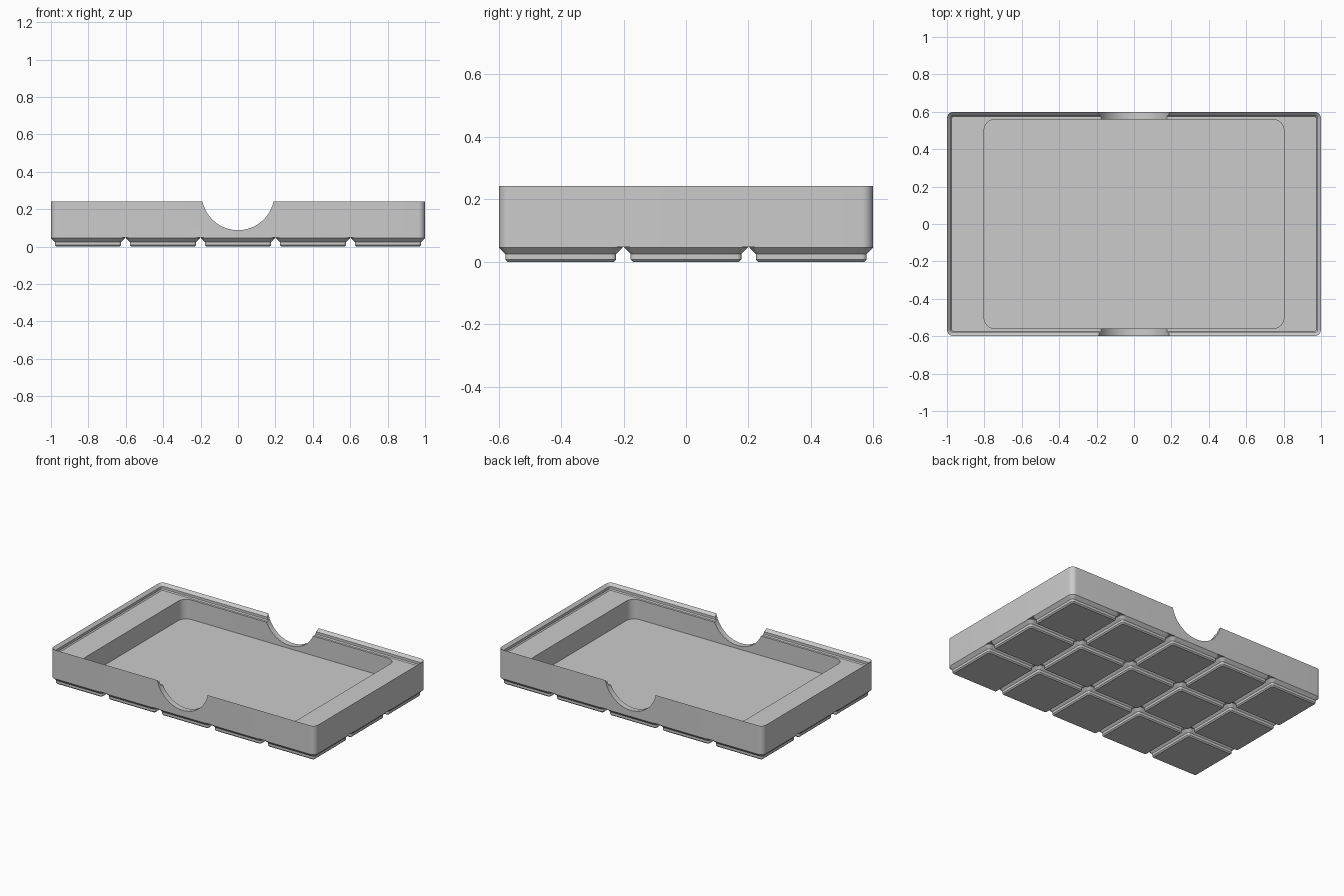
import bpy, bmesh, math

if "Cube" in bpy.data.objects:
    bpy.data.objects.remove(bpy.data.objects["Cube"], do_unlink=True)

MM = 2 / 209.5            # one millimetre in model units
PITCH = 42                # grid cell size
COLS, ROWS = 5, 3
WIDTH, DEPTH = COLS * PITCH - 0.5, ROWS * PITCH - 0.5

grey = bpy.data.materials.new("plain grey")
grey.use_nodes = True
colour = (0.6, 0.6, 0.6, 1)
grey.diffuse_color = colour
grey.node_tree.nodes["Principled BSDF"].inputs["Base Color"].default_value = colour


def rounded_ring(bm, w, d, r, z, cx=0, cy=0, steps=10):
    """Rounded rectangle of vertices, in millimetres."""
    ring = []
    for q, (sx, sy) in enumerate([(1, 1), (-1, 1), (-1, -1), (1, -1)]):
        for i in range(steps + 1):
            a = (q + i / steps) * math.pi / 2
            x = cx + sx * (w / 2 - r) + r * math.cos(a)
            y = cy + sy * (d / 2 - r) + r * math.sin(a)
            ring.append(bm.verts.new((x * MM, y * MM, z * MM)))
    return ring


def loft(name, sections, centre=(0, 0), cap_end=True):
    """Skin a stack of rounded rectangles (width, depth, radius, height)."""
    bm = bmesh.new()
    rings = [rounded_ring(bm, *s, *centre) for s in sections]
    for a, b in zip(rings, rings[1:]):
        for i in range(len(a)):
            j = (i + 1) % len(a)
            bm.faces.new((a[i], a[j], b[j], b[i]))
    bm.faces.new(rings[0][::-1])
    if cap_end:
        bm.faces.new(rings[-1])
    mesh = bpy.data.meshes.new(name)
    bm.to_mesh(mesh)
    bm.free()
    mesh.materials.append(grey)
    obj = bpy.data.objects.new(name, mesh)
    bpy.context.collection.objects.link(obj)
    return obj


def activate(obj):
    bpy.ops.object.select_all(action="DESELECT")
    obj.select_set(True)
    bpy.context.view_layer.objects.active = obj


def inset(offset, z):
    return (WIDTH - 2 * offset, DEPTH - 2 * offset, 3.75 - offset, z)


# Tray body: outer wall, stepped stacking lip, ledge and pocket
pocket = (168, 117.2, 6.3)
tray = loft("tray_body", [
    inset(0, 5), inset(0, 25.4), inset(1.9, 23.5), inset(1.9, 21.7),
    inset(2.6, 21), (*pocket, 21), (*pocket, 7)])

# Round finger notch through the front and back walls
bpy.ops.mesh.primitive_cylinder_add(
    vertices=96, radius=0.194, depth=2, location=(0, 0, 0.282),
    rotation=(math.pi / 2, 0, 0))
cutter = bpy.context.object
cutter.name = "notch_cutter"
cutter.hide_render = True
cutter.data.materials.append(grey)
activate(tray)
notch = tray.modifiers.new("finger_notch", "BOOLEAN")
notch.operation = "DIFFERENCE"
notch.solver = "EXACT"
notch.object = cutter
bpy.ops.object.modifier_apply(modifier=notch.name)
bpy.data.objects.remove(cutter, do_unlink=True)

# Grid of stepped feet
parts = [tray]
foot_profile = [(35.6, 0.8, 0), (37.2, 1.6, 0.8), (37.2, 1.6, 2.6),
                (41.5, 3.75, 4.75), (41.5, 3.75, 5)]
for col in range(COLS):
    for row in range(ROWS):
        centre = ((col - (COLS - 1) / 2) * PITCH, (row - (ROWS - 1) / 2) * PITCH)
        parts.append(loft(f"foot_{col + 1}_{row + 1}",
                          [(s, s, r, z) for s, r, z in foot_profile],
                          centre, cap_end=False))

for part in parts:
    activate(part)
    bpy.ops.object.shade_smooth_by_angle(angle=math.radians(30))
